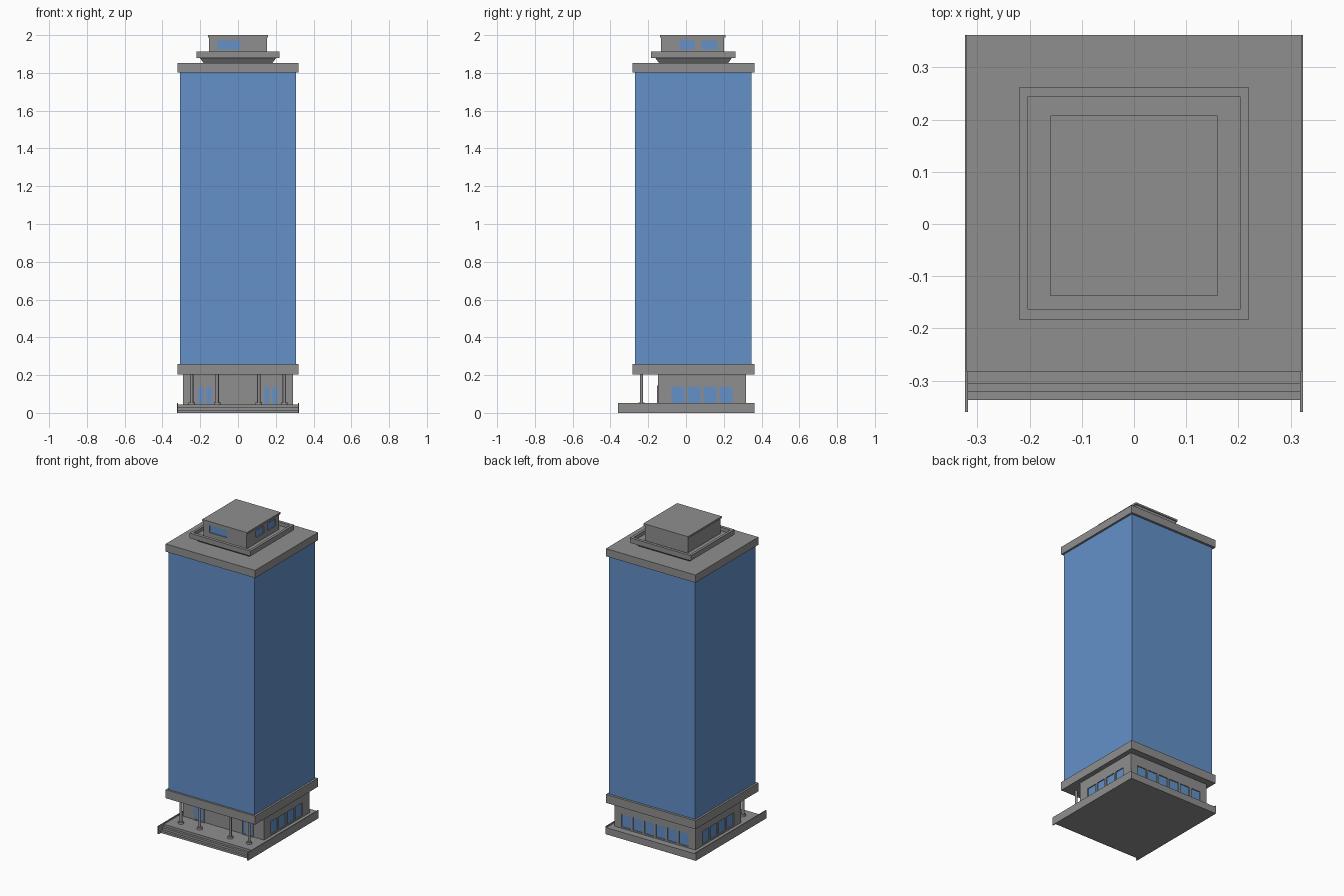
import bpy, bmesh, math
from mathutils import Matrix, Vector

if "Cube" in bpy.data.objects:
    bpy.data.objects.remove(bpy.data.objects["Cube"])


def material(name, rgb):
    m = bpy.data.materials.new(name)
    m.diffuse_color = (*rgb, 1)
    m.use_nodes = True
    m.node_tree.nodes["Principled BSDF"].inputs["Base Color"].default_value = m.diffuse_color
    return m


GREY = material("concrete grey", (0.27, 0.275, 0.27))
BLUE = material("glass blue", (0.127, 0.285, 0.59))


def finish(name, bm, mat):
    bmesh.ops.recalc_face_normals(bm, faces=bm.faces)
    me = bpy.data.meshes.new(name)
    bm.to_mesh(me)
    bm.free()
    me.materials.append(mat)
    ob = bpy.data.objects.new(name, me)
    bpy.context.collection.objects.link(ob)
    return ob


def add_box(bm, b):
    x0, x1, y0, y1, z0, z1 = b
    size = Vector((x1 - x0, y1 - y0, z1 - z0))
    mid = Vector((x0 + x1, y0 + y1, z0 + z1)) / 2
    bmesh.ops.create_cube(bm, size=1, matrix=Matrix.Translation(mid) @ Matrix.Diagonal((*size, 1)))


def boxes(name, mat, *bounds):
    bm = bmesh.new()
    for b in bounds:
        add_box(bm, b)
    return finish(name, bm, mat)


def cut(ob, *bounds):
    cutter = boxes("cutter", GREY, *bounds)
    cutter.hide_render = True
    mod = ob.modifiers.new("cut", 'BOOLEAN')
    mod.operation, mod.solver, mod.object = 'DIFFERENCE', 'EXACT', cutter
    bpy.context.view_layer.objects.active = ob
    bpy.ops.object.modifier_apply(modifier=mod.name)
    bpy.data.objects.remove(cutter)


def windows(wall, name, axis, pos, out, spans, z0, z1, depth=0.008):
    """Recessed panes in a wall at pos on an axis; out is the outward sign."""
    def bound(a, b, d0, d1):
        lo, hi = sorted((pos + out * d0, pos + out * d1))
        return (lo, hi, a, b, z0, z1) if axis == 'x' else (a, b, lo, hi, z0, z1)
    cut(wall, *[bound(a, b, -depth, 0.02) for a, b in spans])
    boxes(name, BLUE, *[bound(a, b, -depth - 0.002, -depth + 0.002) for a, b in spans])


# Plinth, with steps at the front between thin side walls
boxes("plinth", GREY, (-0.319, 0.319, -0.3055, 0.362, 0, 0.044))
boxes("lower_steps", GREY, (-0.319, 0.319, -0.337, -0.3055, 0, 0.014),
      (-0.319, 0.319, -0.321, -0.3055, 0.014, 0.029))
boxes("plinth_side_walls", GREY, *[(min(s * 0.318, s * 0.324), max(s * 0.318, s * 0.324),
                                    -0.36, 0.362, 0, 0.052) for s in (-1, 1)])

# Ground floor with windows on the sides and back
lobby = boxes("ground_floor", GREY, (-0.29, 0.29, -0.148, 0.318, 0.04, 0.206))
side = [(-0.077 + i * 0.0845, -0.008 + i * 0.0845) for i in range(4)]
back = [(-0.24 + i * 0.0825, -0.172 + i * 0.0825) for i in range(6)]
windows(lobby, "right_windows", 'x', 0.29, 1, side, 0.053, 0.136)
windows(lobby, "left_windows", 'x', -0.29, -1, side, 0.053, 0.136)
windows(lobby, "back_windows", 'y', 0.318, 1, back, 0.053, 0.136)

# Two double doors in slim raised frames
for label, cx in (("left", -0.175), ("right", 0.175)):
    frame = boxes(label + "_door_frame", GREY, (cx - 0.04, cx + 0.04, -0.154, -0.146, 0.044, 0.146))
    panes = [(cx - 0.034, cx - 0.008), (cx + 0.008, cx + 0.034)]
    windows(frame, label + "_door_glass", 'y', -0.154, -1, panes, 0.05, 0.138, 0.005)

# Entrance columns on round flared bases
for i, x in enumerate((-0.245, -0.11, 0.11, 0.245)):
    bm = bmesh.new()
    for r0, r1, z0, z1 in ((0.0085, 0.0085, 0.044, 0.206), (0.018, 0.016, 0.044, 0.055)):
        bmesh.ops.create_cone(bm, cap_ends=True, segments=16, radius1=r0, radius2=r1,
                              depth=z1 - z0, matrix=Matrix.Translation((x, -0.235, (z0 + z1) / 2)))
    column = finish("column_%d" % (i + 1), bm, GREY)
    for f in column.data.polygons:
        f.use_smooth = abs(f.normal.z) < 0.5

# Glass tower between two overhanging slabs
boxes("lower_slab", GREY, (-0.321, 0.321, -0.283, 0.362, 0.204, 0.259))
boxes("glass_tower", BLUE, (-0.308, 0.308, -0.271, 0.347, 0.259, 1.803))
boxes("roof_slab", GREY, (-0.321, 0.321, -0.283, 0.362, 1.803, 1.853))

# Roof terrace: tapered foot and a tray with a raised rim
bm = bmesh.new()
add_box(bm, (-0.203, 0.203, -0.164, 0.244, 1.853, 1.881))
for v in bm.verts:
    if v.co.z < 1.86:
        v.co.x *= 0.9
        v.co.y = 0.04 + (v.co.y - 0.04) * 0.9
finish("terrace_foot", bm, GREY)
terrace = boxes("terrace", GREY, (-0.219, 0.219, -0.184, 0.263, 1.88, 1.913))
cut(terrace, (-0.203, 0.203, -0.164, 0.244, 1.89, 1.95))

# Penthouse with windows to the front and right, under a thin roof
house = boxes("penthouse", GREY, (-0.154, 0.154, -0.133, 0.202, 1.885, 1.99))
windows(house, "penthouse_front_window", 'y', -0.133, -1, [(-0.112, 0.013)], 1.925, 1.972)
windows(house, "penthouse_right_windows", 'x', 0.154, 1, [(-0.035, 0.045), (0.083, 0.166)], 1.925, 1.972)
boxes("penthouse_roof", GREY, (-0.16, 0.16, -0.138, 0.208, 1.988, 2.0))
